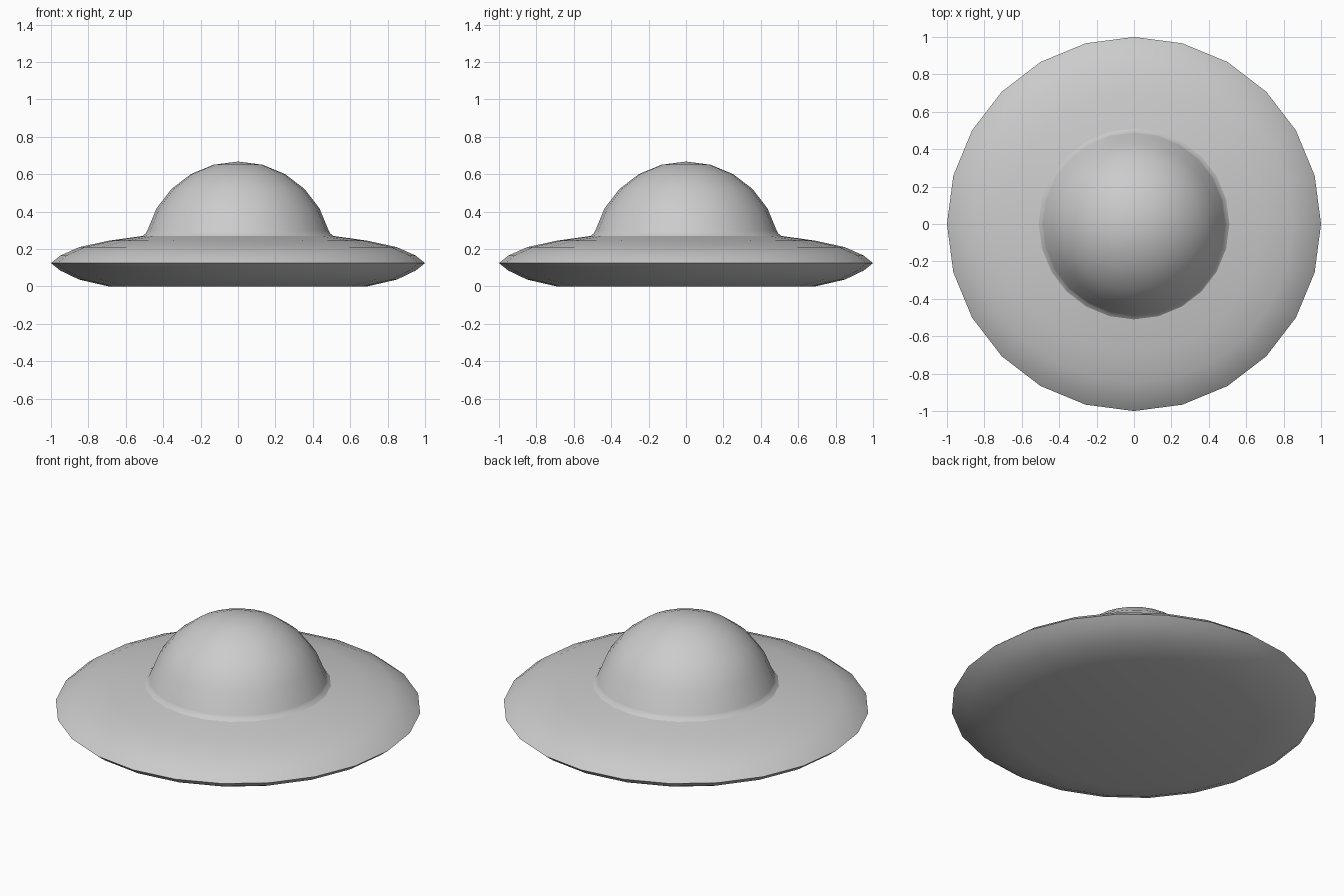
import bpy, bmesh
from math import sin, cos, pi, radians

if "Cube" in bpy.data.objects:
    bpy.data.objects.remove(bpy.data.objects["Cube"])

SIDES = 24


def lathe(name, profile):
    """Spin a (radius, height) profile about z; zero radius makes a pole."""
    bm = bmesh.new()
    rings = []
    for r, z in profile:
        if r == 0:
            rings.append([bm.verts.new((0, 0, z))] * SIDES)
        else:
            rings.append([bm.verts.new((r * cos(2 * pi * i / SIDES), r * sin(2 * pi * i / SIDES), z))
                          for i in range(SIDES)])
    for low, high in zip(rings, rings[1:]):
        for i in range(SIDES):
            j = (i + 1) % SIDES
            corners = list(dict.fromkeys((low[i], low[j], high[j], high[i])))
            bm.faces.new(corners)
    mesh = bpy.data.meshes.new(name)
    bm.to_mesh(mesh)
    bm.free()
    obj = bpy.data.objects.new(name, mesh)
    bpy.context.collection.objects.link(obj)
    bpy.ops.object.select_all(action='DESELECT')
    obj.select_set(True)
    bpy.context.view_layer.objects.active = obj
    bpy.ops.object.shade_smooth_by_angle(angle=radians(30))
    return obj


# Saucer hull: flat underside, sharp outer rim, shallow curved top
lathe("saucer_hull", [(0, 0), (0.69, 0), (0.85, 0.037), (0.95, 0.085), (1.0, 0.125),
                      (0.95, 0.165), (0.85, 0.21), (0.69, 0.245), (0.51, 0.27)])

# Dome: small flared foot, then an arc up to the pole
dome = [(0.51, 0.27), (0.493, 0.284)]
dome += [(0.503 * sin(radians(a)), 0.167 + 0.501 * cos(radians(a))) for a in (75, 60, 45, 30, 15)]
lathe("dome", dome + [(0, 0.668)])
